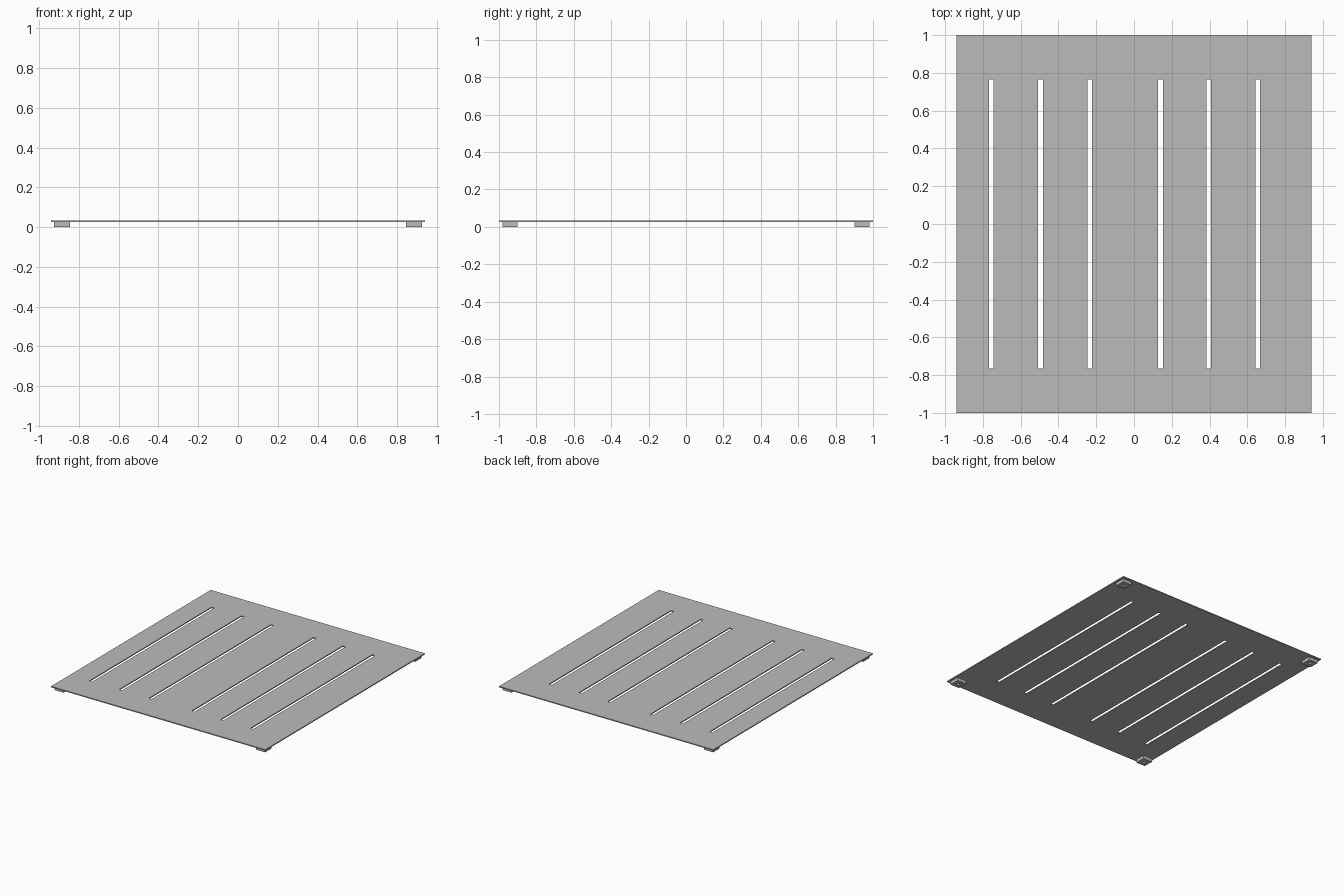
import bpy
import bmesh
from mathutils import Matrix

if "Cube" in bpy.data.objects:
    bpy.data.objects.remove(bpy.data.objects["Cube"], do_unlink=True)

HALF_X, HALF_Y = 0.94, 1.0
FOOT_H, TOP = 0.025, 0.033

steel = bpy.data.materials.new("grey steel")
steel.use_nodes = True
colour = (0.5, 0.5, 0.5, 1)
steel.diffuse_color = colour
steel.node_tree.nodes["Principled BSDF"].inputs["Base Color"].default_value = colour


def finish(name, bm):
    bmesh.ops.recalc_face_normals(bm, faces=bm.faces)
    mesh = bpy.data.meshes.new(name)
    bm.to_mesh(mesh)
    bm.free()
    mesh.materials.append(steel)
    obj = bpy.data.objects.new(name, mesh)
    bpy.context.collection.objects.link(obj)
    return obj


# Thin plate: a grid of cells with the slot cells left open, then thickened
slots = [-0.755, -0.495, -0.235, 0.14, 0.395, 0.655]
slot_half_width, slot_half_length = 0.0125, 0.765
xs = [-HALF_X]
for c in slots:
    xs += [c - slot_half_width, c + slot_half_width]
xs.append(HALF_X)
ys = [-HALF_Y, -slot_half_length, slot_half_length, HALF_Y]

bm = bmesh.new()
grid = [[bm.verts.new((x, y, FOOT_H)) for y in ys] for x in xs]
for i in range(len(xs) - 1):
    for j in range(len(ys) - 1):
        if i % 2 and j == 1:
            continue
        bm.faces.new((grid[i][j], grid[i + 1][j], grid[i + 1][j + 1], grid[i][j + 1]))
sheet = bm.faces[:]
raised = bmesh.ops.extrude_face_region(bm, geom=sheet, use_keep_orig=True)
top_verts = [g for g in raised["geom"] if isinstance(g, bmesh.types.BMVert)]
bmesh.ops.translate(bm, verts=top_verts, vec=(0, 0, TOP - FOOT_H))
finish("slotted_plate", bm)


# Square corner feet, each with a small blind screw hole underneath
def foot(name, x, y, size=0.08, hole_radius=0.012):
    bm = bmesh.new()
    bmesh.ops.create_cube(bm, size=1, matrix=Matrix.Translation((x, y, FOOT_H / 2))
                          @ Matrix.Diagonal((size, size, FOOT_H, 1)))
    obj = finish(name, bm)
    bm = bmesh.new()
    bmesh.ops.create_cone(bm, cap_ends=True, segments=16, radius1=hole_radius,
                          radius2=hole_radius, depth=FOOT_H * 1.6,
                          matrix=Matrix.Translation((x, y, 0)))
    cutter = finish(name + "_hole_cutter", bm)
    cutter.hide_render = True
    cutter.hide_viewport = True
    cut = obj.modifiers.new("screw hole", "BOOLEAN")
    cut.operation = "DIFFERENCE"
    cut.solver = "EXACT"
    cut.object = cutter


for side, sx in (("left", 1), ("right", -1)):
    for end, sy in (("front", -1), ("back", 1)):
        foot(f"{end}_{side}_foot", sx * 0.885, sy * 0.94)
